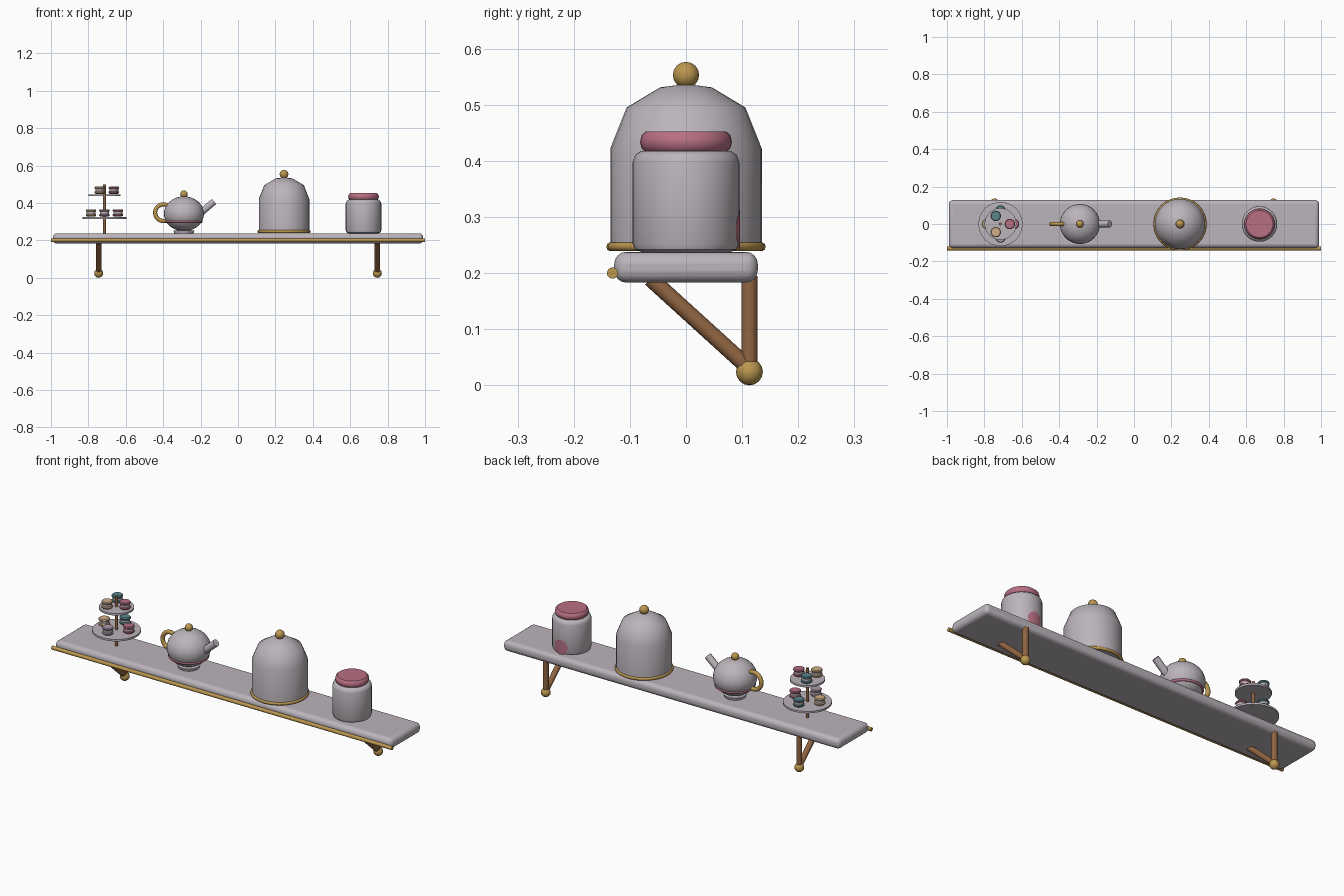
import bpy, bmesh
from math import pi, sin, cos, sqrt, radians
from mathutils import Vector

if "Cube" in bpy.data.objects:
    bpy.data.objects.remove(bpy.data.objects["Cube"])


def material(name, rgb):
    m = bpy.data.materials.new(name)
    m.use_nodes = True
    m.diffuse_color = (*rgb, 1)
    m.node_tree.nodes["Principled BSDF"].inputs["Base Color"].default_value = (*rgb, 1)
    return m


CREAM = material("pale_porcelain", (0.50, 0.46, 0.50))
PINK = material("rose_pink", (0.48, 0.16, 0.23))
GOLD = material("gold", (0.50, 0.31, 0.08))
BROWN = material("copper_brown", (0.28, 0.13, 0.055))
TEAL = material("teal", (0.10, 0.24, 0.26))
TAN = material("biscuit", (0.62, 0.42, 0.25))
LILAC = material("lilac", (0.42, 0.33, 0.42))


def finish(name, mat, angle=40):
    ob = bpy.context.object
    ob.name = name
    ob.data.materials.append(mat)
    bpy.ops.object.shade_smooth_by_angle(angle=radians(angle))
    return ob


def rod(name, a, b, r, mat, sides=16):
    a, b = Vector(a), Vector(b)
    bpy.ops.mesh.primitive_cylinder_add(vertices=sides, radius=r, depth=(b - a).length,
                                        location=(a + b) / 2,
                                        rotation=(b - a).to_track_quat("Z", "Y").to_euler())
    return finish(name, mat)


def ball(name, loc, r, mat, sides=12, rings=8, squash=1):
    bpy.ops.mesh.primitive_uv_sphere_add(segments=sides, ring_count=rings, radius=r, location=loc)
    bpy.context.object.scale.z = squash
    return finish(name, mat)


def ring(name, loc, big, small, mat, rot=(0, 0, 0)):
    bpy.ops.mesh.primitive_torus_add(major_radius=big, minor_radius=small, major_segments=32,
                                     minor_segments=10, location=loc, rotation=rot)
    return finish(name, mat, 60)


def lathe(name, loc, profile, mat, sides=32):
    """Spin (radius, height) points round the z axis; the ends sit on the axis."""
    bm = bmesh.new()
    verts = [bm.verts.new((r, 0, z)) for r, z in profile]
    edges = [bm.edges.new(p) for p in zip(verts, verts[1:])]
    bmesh.ops.spin(bm, geom=verts + edges, axis=(0, 0, 1), cent=(0, 0, 0),
                   steps=sides, angle=2 * pi)
    bmesh.ops.remove_doubles(bm, verts=bm.verts, dist=0.0002)
    bmesh.ops.recalc_face_normals(bm, faces=bm.faces)
    return from_bmesh(name, bm, loc, mat)


def from_bmesh(name, bm, loc, mat):
    me = bpy.data.meshes.new(name)
    bm.to_mesh(me)
    bm.free()
    ob = bpy.data.objects.new(name, me)
    ob.location = loc
    bpy.context.collection.objects.link(ob)
    bpy.ops.object.select_all(action="DESELECT")
    ob.select_set(True)
    bpy.context.view_layer.objects.active = ob
    return finish(name, mat)


TOP = 0.238

# Shelf board with rounded edges and a gilt front rail
bpy.ops.mesh.primitive_cube_add(size=1, location=(0, 0, 0.2105))
board = bpy.context.object
board.scale = (1.98, 0.256, 0.055)
bpy.ops.object.transform_apply(location=False, rotation=False, scale=True)
bevel = board.modifiers.new("rounded_edges", "BEVEL")
bevel.width, bevel.segments = 0.022, 4
finish("shelf_board", CREAM)
rod("front_rail", (-1, -0.131, 0.2), (1, -0.131, 0.2), 0.01, GOLD)

# Wall brackets
for side, x in (("right", -0.745), ("left", 0.745)):
    rod(side + "_bracket_post", (x, 0.113, 0.025), (x, 0.113, 0.195), 0.0145, BROWN)
    rod(side + "_bracket_brace", (x, 0.113, 0.03), (x, -0.063, 0.19), 0.0145, BROWN)
    ball(side + "_bracket_ball", (x, 0.113, 0.024), 0.024, GOLD)

# Domed cloche
cx = 0.246
lathe("cloche_dome", (cx, 0, 0),
      [(0, 0.246), (0.135, 0.246), (0.135, 0.422), (0.106, 0.495), (0.046, 0.531), (0, 0.537)], CREAM)
ring("cloche_rim", (cx, 0, 0.247), 0.134, 0.008, GOLD)
ball("cloche_knob", (cx, 0, 0.553), 0.0235, GOLD)

# Storage jar with a cushion lid
jx, jr = 0.671, 0.095
lathe("jar_body", (jx, 0, TOP),
      [(0, 0), (0.08, 0), (0.091, 0.004), (jr, 0.014), (jr, 0.16), (0.091, 0.172),
       (0.08, 0.18), (0, 0.18)], CREAM)
lathe("jar_lid", (jx, 0, 0.416),
      [(0, 0), (0.072, 0), (0.079, 0.006), (0.082, 0.018), (0.079, 0.03), (0.072, 0.036), (0, 0.036)], PINK)

# Round patch wrapped over the back of the jar
bm = bmesh.new()
bmesh.ops.create_circle(bm, cap_ends=True, cap_tris=True, segments=24, radius=0.038)
bmesh.ops.subdivide_edges(bm, edges=bm.edges[:], cuts=2, use_grid_fill=True)
for v in bm.verts:
    x, z = v.co.x, v.co.y
    v.co = (x, sqrt((jr + 0.0015) ** 2 - x * x), z)
bmesh.ops.recalc_face_normals(bm, faces=bm.faces)
if sum(f.normal.y for f in bm.faces) < 0:
    bmesh.ops.reverse_faces(bm, faces=bm.faces)
from_bmesh("jar_patch", bm, (jx, 0, 0.277), PINK)

# Teapot
tx = -0.289
ball("teapot_body", (tx, 0, 0.342), 0.107, CREAM, 32, 16, 0.87)
lathe("teapot_foot", (tx, 0, TOP), [(0, 0), (0.052, 0), (0.056, 0.014), (0, 0.02)], CREAM)
ring("teapot_band", (tx, 0, 0.299), 0.094, 0.006, PINK)
ball("teapot_knob", (tx, 0, 0.447), 0.02, GOLD)
ring("teapot_handle", (-0.398, 0, 0.348), 0.045, 0.011, GOLD, (pi / 2, 0, 0))
rod("teapot_spout", (-0.225, 0, 0.325), (-0.128, 0, 0.408), 0.018, CREAM)

# Two-tier cake stand
sx = -0.714
rod("stand_pole", (sx, 0, TOP), (sx, 0, 0.5), 0.008, BROWN, 12)
for tier, z, r in (("lower", 0.319, 0.118), ("upper", 0.441, 0.085)):
    rod(tier + "_plate", (sx, 0, z - 0.005), (sx, 0, z + 0.005), r, CREAM, 32)


def biscuit(name, x, y, z, mat):
    """Two rounded shells round a pale filling."""
    shell = [(0, 0), (0.022, 0), (0.028, 0.005), (0.028, 0.01), (0.024, 0.014), (0, 0.014)]
    lathe(name + "_bottom", (x, y, z), shell, mat, 16)
    lathe(name + "_top", (x, y, z + 0.024), shell, mat, 16)
    rod(name + "_filling", (x, y, z + 0.013), (x, y, z + 0.025), 0.024, CREAM)


for tier, z, reach, colours in (("lower", 0.328, 0.072, (PINK, TEAL, TAN, LILAC)),
                                ("upper", 0.449, 0.05, (PINK, TEAL, TAN))):
    for i, mat in enumerate(colours):
        a = 2 * pi * i / len(colours)
        biscuit(f"{tier}_biscuit_{i + 1}", sx + reach * cos(a), reach * sin(a), z, mat)
